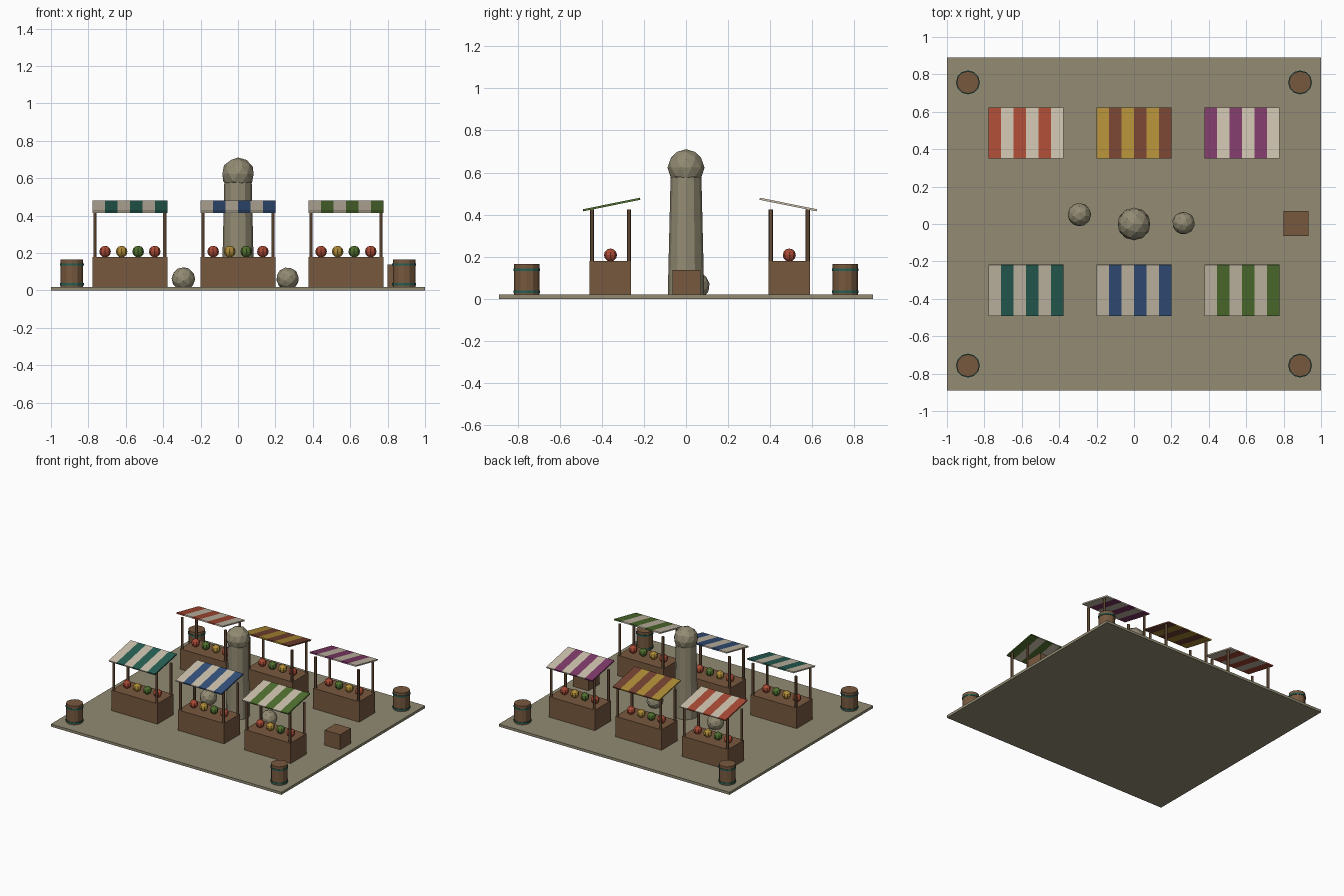
import bpy, bmesh, math
from mathutils import Matrix, Vector

cube = bpy.data.objects.get("Cube")
if cube:
    bpy.data.objects.remove(cube, do_unlink=True)


def material(name, hexcode):
    srgb = [int(hexcode[i:i + 2], 16) / 255 for i in (0, 2, 4)]
    rgba = [((c + 0.055) / 1.055) ** 2.4 for c in srgb] + [1]
    m = bpy.data.materials.new(name)
    m.use_nodes = True
    m.diffuse_color = rgba
    bsdf = m.node_tree.nodes["Principled BSDF"]
    bsdf.inputs["Base Color"].default_value = rgba
    bsdf.inputs["Roughness"].default_value = 0.9
    return m


stone = material("stone", "928B73")
wood = material("wood", "77593F")
cream = material("cream cloth", "CABFAB")
red = material("red", "AA4A35")
gold = material("gold", "B08D37")
brown = material("brown cloth", "754332")
purple = material("purple cloth", "7E3A68")
teal = material("teal", "275F53")
blue = material("blue cloth", "34517C")
green = material("green", "50702F")


def finish(name, bm, mats, matrix=Matrix()):
    mesh = bpy.data.meshes.new(name)
    bm.to_mesh(mesh)
    bm.free()
    for m in mats:
        mesh.materials.append(m)
    obj = bpy.data.objects.new(name, mesh)
    obj.matrix_world = matrix
    bpy.context.collection.objects.link(obj)
    return obj


def box(name, mat, size, centre, frame=Matrix()):
    bm = bmesh.new()
    bmesh.ops.create_cube(bm, size=1)
    bmesh.ops.scale(bm, vec=size, verts=bm.verts)
    return finish(name, bm, [mat], frame @ Matrix.Translation(centre))


def cylinder(name, mat, r_low, r_top, z0, z1, x, y, sides, frame=Matrix()):
    bm = bmesh.new()
    bmesh.ops.create_cone(bm, cap_ends=True, segments=sides,
                          radius1=r_low, radius2=r_top, depth=z1 - z0)
    return finish(name, bm, [mat],
                  frame @ Matrix.Translation((x, y, (z0 + z1) / 2)))


def rock(name, radius, centre, turn=(0, 0, 0)):
    bm = bmesh.new()
    bmesh.ops.create_icosphere(bm, subdivisions=2, radius=radius)
    for axis, angle in zip("XYZ", turn):
        bmesh.ops.rotate(bm, verts=bm.verts, matrix=Matrix.Rotation(angle, 3, axis))
    return finish(name, bm, [stone], Matrix.Translation(centre))


def canopy(name, mats, frame, width=0.4, stripes=6):
    # Tilted slab, cut across into alternating strips
    bm = bmesh.new()
    bmesh.ops.create_cube(bm, size=1)
    bmesh.ops.scale(bm, vec=(width, 0.277, 0.01), verts=bm.verts)
    step = width / stripes
    for i in range(1, stripes):
        bmesh.ops.bisect_plane(bm, geom=bm.verts[:] + bm.edges[:] + bm.faces[:],
                               plane_co=(i * step - width / 2, 0, 0), plane_no=(1, 0, 0))
    for f in bm.faces:
        i = int((f.calc_center_median().x + width / 2) / step)
        f.material_index = min(i, stripes - 1) % 2
    tilt = Matrix.Translation((0, 0.005, 0.448)) @ Matrix.Rotation(0.2, 4, "X")
    return finish(name, bm, mats, frame @ tilt)


def stall(label, x, y, angle, mats):
    frame = Matrix.Translation((x, y, 0)) @ Matrix.Rotation(angle, 4, "Z")
    box(label + "_counter", wood, (0.4, 0.197, 0.175), (0, 0, 0.0925), frame)
    for sx in (-1, 1):
        for sy in (-1, 1):
            cylinder(label + "_post", wood, 0.01, 0.01, 0.17, 0.425,
                     sx * 0.187, sy * 0.088, 6, frame)
    canopy(label + "_canopy", mats, frame)
    for i, mat in enumerate((red, gold, green, red)):
        bm = bmesh.new()
        bmesh.ops.create_uvsphere(bm, u_segments=8, v_segments=6, radius=0.031)
        finish(label + "_fruit", bm, [mat],
               frame @ Matrix.Translation(((i - 1.5) * 0.0885, 0, 0.208)))


def barrel(x, y):
    cylinder("barrel", wood, 0.06, 0.06, 0.005, 0.166, x, y, 12)
    for z in (0.034, 0.139):
        cylinder("barrel_hoop", teal, 0.064, 0.064, z - 0.006, z + 0.006, x, y, 12)


# Ground slab
box("ground", stone, (2, 1.78, 0.02), (0, 0, 0.01))

# Two rows of stalls facing outwards
columns = (-0.578, 0, 0.577)
for x, colour in zip(columns, (teal, blue, green)):
    stall("front_stall", x, -0.359, 0, [cream, colour])
for x, pair in zip(columns, ([cream, red], [brown, gold], [cream, purple])):
    stall("back_stall", x, 0.491, math.pi, pair)

# Central pillar with round cap, and loose boulders
cylinder("pillar", stone, 0.087, 0.073, 0.005, 0.59, 0, 0, 12)
rock("pillar_cap", 0.088, (0, 0, 0.623))
rock("left_boulder", 0.061, (0.265, 0.005, 0.063), (0.4, 0.2, 0.5))
rock("right_boulder", 0.063, (-0.292, 0.05, 0.062), (0.2, 0.5, 0.1))

# Corner barrels and a crate
for sx in (-1, 1):
    for sy in (-1, 1):
        barrel(sx * 0.888, sy * 0.757)
box("crate", wood, (0.134, 0.134, 0.132), (0.865, 0.002, 0.072))
